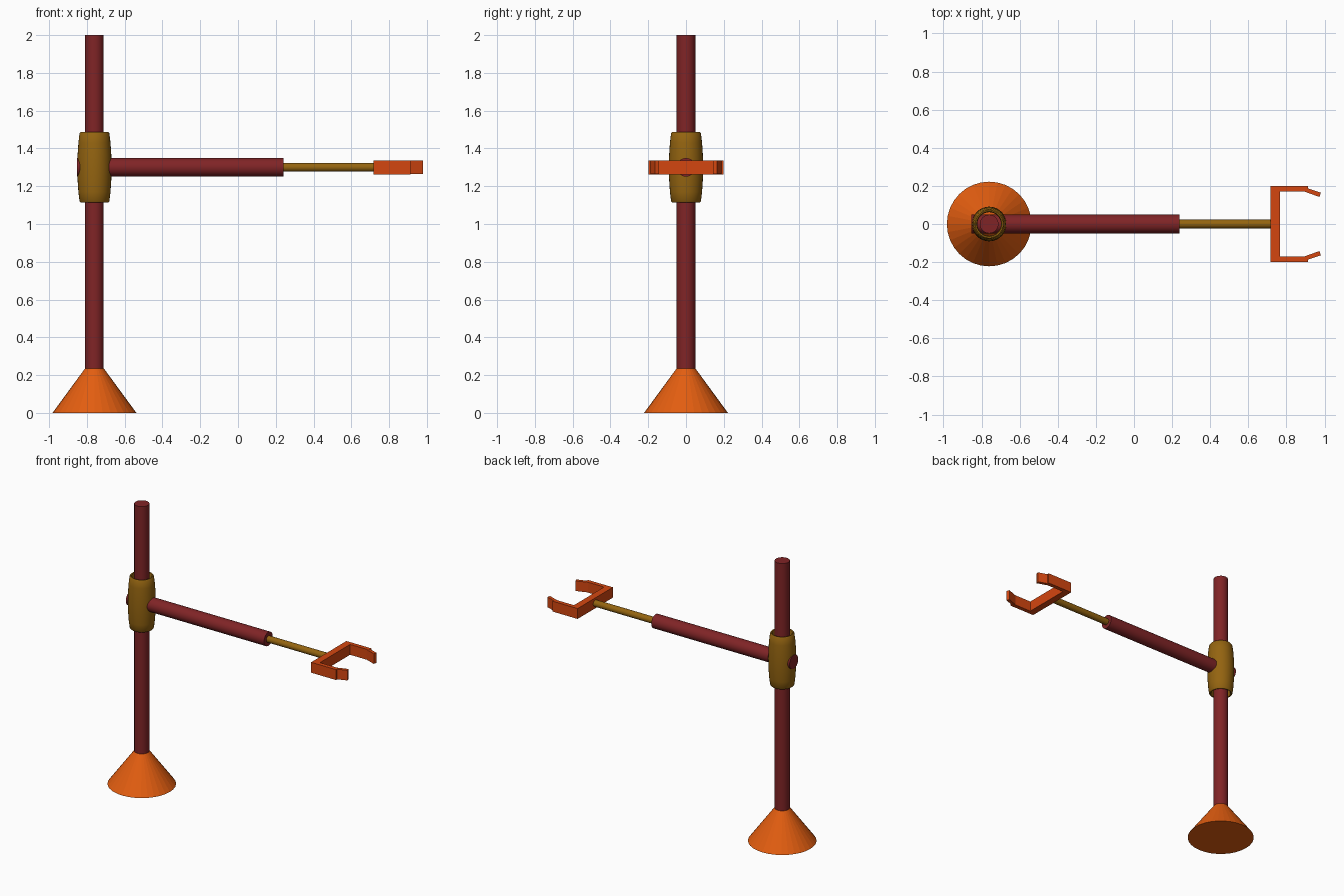
import bpy, bmesh, math
from mathutils import Matrix, Vector

if "Cube" in bpy.data.objects:
    bpy.data.objects.remove(bpy.data.objects["Cube"])


def material(name, srgb):
    m = bpy.data.materials.new(name)
    m.diffuse_color = [((c / 255 + 0.055) / 1.055) ** 2.4 for c in srgb] + [1]
    m.use_nodes = True
    m.node_tree.nodes["Principled BSDF"].inputs["Base Color"].default_value = m.diffuse_color
    return m


ORANGE = material("bright orange", (228, 94, 16))
RUST = material("dark orange", (212, 70, 16))
RED = material("dark red", (128, 36, 38))
BRASS = material("brass", (148, 100, 16))

POLE_X, ARM_Z = -0.76, 1.30


def finish(name, bm, mat, smooth=False):
    bmesh.ops.recalc_face_normals(bm, faces=bm.faces)
    me = bpy.data.meshes.new(name)
    bm.to_mesh(me)
    bm.free()
    me.materials.append(mat)
    ob = bpy.data.objects.new(name, me)
    bpy.context.collection.objects.link(ob)
    if smooth:
        bpy.ops.object.select_all(action='DESELECT')
        ob.select_set(True)
        bpy.context.view_layer.objects.active = ob
        bpy.ops.object.shade_smooth_by_angle(angle=math.radians(35))
    return ob


def rod(name, mat, start, end, r1, r2=None, sides=32, smooth=True):
    """Cylinder or cone between two points."""
    a, b = Vector(start), Vector(end)
    rot = (b - a).to_track_quat('Z', 'Y').to_matrix().to_4x4()
    bm = bmesh.new()
    bmesh.ops.create_cone(bm, cap_ends=True, segments=sides, radius1=r1,
                          radius2=r1 if r2 is None else r2, depth=(b - a).length,
                          matrix=Matrix.Translation((a + b) / 2) @ rot)
    return finish(name, bm, mat, smooth)


def lathe(name, mat, profile, x, sides=32):
    """Closed (radius, z) profile spun around a vertical axis at x."""
    bm = bmesh.new()
    rings = [[bm.verts.new((x + r * math.cos(t), r * math.sin(t), z)) for r, z in profile]
             for t in (2 * math.pi * i / sides for i in range(sides))]
    n = len(profile)
    for i in range(sides):
        a, b = rings[i], rings[(i + 1) % sides]
        for j in range(n):
            k = (j + 1) % n
            bm.faces.new((a[j], b[j], b[k], a[k]))
    return finish(name, bm, mat, True)


def plate(name, mat, outline, z0, z1):
    """Flat (x, y) outline raised from z0 to z1."""
    bm = bmesh.new()
    face = bm.faces.new([bm.verts.new((x, y, z0)) for x, y in outline])
    top = bmesh.ops.extrude_face_region(bm, geom=[face])["geom"]
    bmesh.ops.translate(bm, vec=(0, 0, z1 - z0),
                        verts=[v for v in top if isinstance(v, bmesh.types.BMVert)])
    return finish(name, bm, mat)


# Stand: conical foot and upright pole
rod("base_cone", ORANGE, (POLE_X, 0, 0), (POLE_X, 0, 0.235), 0.222, 0.05, smooth=False)
rod("pole", RED, (POLE_X, 0, 0.002), (POLE_X, 0, 2.0), 0.049)

# Barrel-shaped hollow collar around the pole
half = [(0.062, 0.17), (0.066, 0.185), (0.073, 0.187), (0.079, 0.18),
        (0.085, 0.13), (0.089, 0.07)]
profile = [(r, ARM_Z + z) for r, z in half] + [(0.091, ARM_Z)]
profile += [(r, ARM_Z - z) for r, z in reversed(half)]
lathe("sliding_collar", BRASS, profile, POLE_X)

# Telescoping arm
rod("arm_tube", RED, (-0.852, 0, ARM_Z), (0.24, 0, ARM_Z), 0.049)
rod("arm_rod", BRASS, (0.2, 0, ARM_Z), (0.74, 0, ARM_Z), 0.023)

# Gripper: back plate, two jaws and inward-bent finger tips
Z0, Z1 = 1.263, 1.337
plate("gripper_back", RUST, [(0.717, -0.199), (0.766, -0.199), (0.766, 0.199), (0.717, 0.199)], Z0, Z1)
for side, s in (("left", 1), ("right", -1)):
    jaw = [(0.74, 0.199), (0.914, 0.199), (0.914, 0.17), (0.74, 0.17)]
    tip = [(0.893, 0.194), (0.98, 0.164), (0.973, 0.142), (0.886, 0.173)]
    plate(side + "_jaw", RUST, [(x, s * y) for x, y in jaw], Z0, Z1)
    plate(side + "_finger_tip", RUST, [(x, s * y) for x, y in tip], Z0 + 0.001, Z1 - 0.001)
